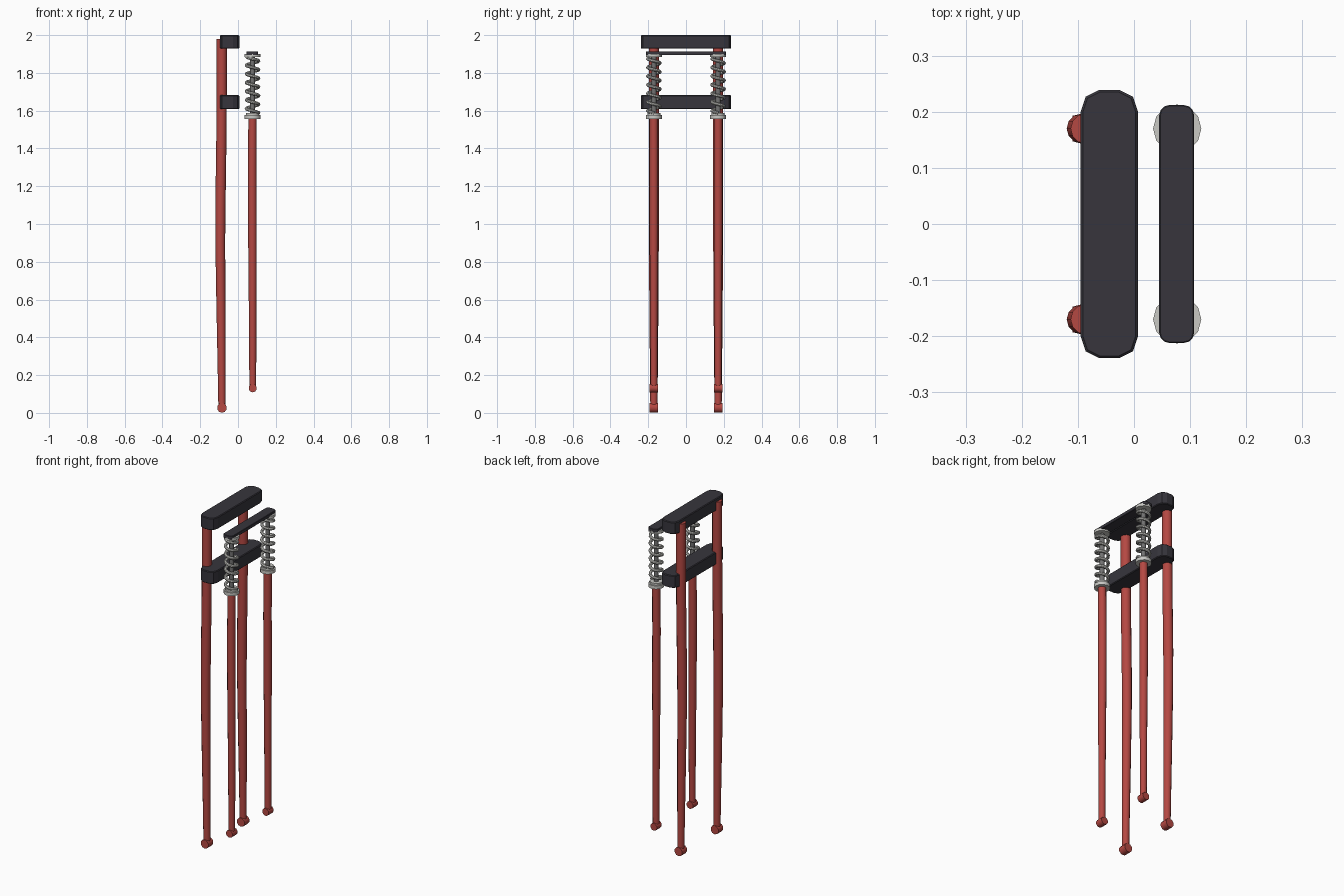
import bpy, bmesh, math
from mathutils import Matrix

if "Cube" in bpy.data.objects:
    bpy.data.objects.remove(bpy.data.objects["Cube"])


def material(name, rgb):
    m = bpy.data.materials.new(name)
    m.diffuse_color = (*rgb, 1)
    m.use_nodes = True
    m.node_tree.nodes["Principled BSDF"].inputs["Base Color"].default_value = m.diffuse_color
    return m


RED = material("red paint", (0.46, 0.065, 0.055))
DARK = material("dark metal", (0.038, 0.036, 0.046))
STEEL = material("light steel", (0.58, 0.58, 0.55))
GREY = material("grey rod", (0.17, 0.17, 0.17))


def finish(ob, mat, smooth=None):
    ob.data.materials.clear()
    ob.data.materials.append(mat)
    bpy.ops.object.select_all(action='DESELECT')
    ob.select_set(True)
    bpy.context.view_layer.objects.active = ob
    if smooth:
        bpy.ops.object.shade_smooth_by_angle(angle=math.radians(smooth))
    return ob


def tube(name, pts, mat, res):
    """Swept round tube; each point is (x, y, z, radius)."""
    cu = bpy.data.curves.new(name, 'CURVE')
    cu.dimensions = '3D'
    cu.bevel_depth = 1.0
    cu.bevel_resolution = res
    cu.use_fill_caps = True
    sp = cu.splines.new('POLY')
    sp.points.add(len(pts) - 1)
    for p, (x, y, z, r) in zip(sp.points, pts):
        p.co = (x, y, z, 1)
        p.radius = r
    ob = bpy.data.objects.new(name, cu)
    bpy.context.collection.objects.link(ob)
    bpy.ops.object.select_all(action='DESELECT')
    ob.select_set(True)
    bpy.context.view_layer.objects.active = ob
    bpy.ops.object.convert(target='MESH')
    return finish(bpy.context.view_layer.objects.active, mat, 40)


def disc(name, loc, r, depth, mat, sides=12, along_y=False):
    bpy.ops.mesh.primitive_cylinder_add(
        vertices=sides, radius=r, depth=depth, location=loc,
        rotation=(math.pi / 2 if along_y else 0, 0, 0))
    ob = bpy.context.object
    ob.name = name
    return finish(ob, mat, 40)


def plate(name, quarter, cx, z0, z1, mat, bevel):
    """Extruded outline, mirrored from one quarter of (x, y) points."""
    right = quarter + [(x, -y) for x, y in reversed(quarter)]
    outline = right + [(-x, -y) for x, y in right]
    bm = bmesh.new()
    f = bm.faces.new([bm.verts.new((cx + x, y, z0)) for x, y in outline])
    ext = bmesh.ops.extrude_face_region(bm, geom=[f])
    bmesh.ops.translate(bm, vec=(0, 0, z1 - z0),
                        verts=[v for v in ext['geom'] if isinstance(v, bmesh.types.BMVert)])
    rim = [e for e in bm.edges if abs(e.verts[0].co.z - e.verts[1].co.z) < 1e-5]
    bmesh.ops.bevel(bm, geom=rim, offset=bevel, segments=1, affect='EDGES')
    bmesh.ops.recalc_face_normals(bm, faces=bm.faces)
    me = bpy.data.meshes.new(name)
    bm.to_mesh(me)
    bm.free()
    ob = bpy.data.objects.new(name, me)
    bpy.context.collection.objects.link(ob)
    return finish(ob, mat)


# Upper and lower clamps joining the rear legs
clamp = [(0.018, 0.239), (0.042, 0.227), (0.051, 0.2)]
plate("upper_clamp", clamp, -0.044, 1.928, 2.0, DARK, 0.004)
plate("lower_clamp", clamp, -0.044, 1.608, 1.682, DARK, 0.004)

# Thin front brace across the spring tops
brace = [(0.031 - 0.018 + 0.018 * math.cos(a), 0.194 + 0.018 * math.sin(a))
         for a in (math.radians(d) for d in (90, 60, 30, 0))]
plate("front_brace", brace, 0.076, 1.894, 1.914, DARK, 0.002)

FX = 0.077
for side, y in (("left", -0.17), ("right", 0.17)):
    # Long rear leg, slightly bowed and tapered
    tube("rear_leg_" + side, [
        (-0.085, y, 0.03, 0.019), (-0.087, y, 0.25, 0.021), (-0.09, y, 0.55, 0.024),
        (-0.094, y, 0.9, 0.026), (-0.093, y, 1.1, 0.027), (-0.088, y, 1.45, 0.027),
        (-0.086, y, 1.7, 0.027), (-0.086, y, 1.98, 0.027)], RED, 4)
    disc("rear_leg_eye_" + side, (-0.085, y, 0.027), 0.026, 0.046, RED, 10, True)

    # Shorter front leg
    tube("front_leg_" + side, [
        (0.078, y, 0.13, 0.018), (0.078, y, 0.35, 0.019), (0.077, y, 0.7, 0.021),
        (0.076, y, 1.0, 0.023), (0.075, y, 1.3, 0.023), (FX, y, 1.565, 0.022)], RED, 4)
    disc("front_leg_eye_" + side, (0.078, y, 0.131), 0.022, 0.046, RED, 10, True)

    # Spring with cups and inner rod
    disc("spring_rod_" + side, (FX, y, 1.73), 0.013, 0.33, GREY)
    disc("lower_cup_" + side, (FX, y, 1.566), 0.043, 0.02, STEEL)
    disc("lower_cup_rim_" + side, (FX, y, 1.581), 0.035, 0.012, STEEL)
    disc("upper_cup_" + side, (FX, y, 1.893), 0.043, 0.016, STEEL)
    turns, n = 6.5, 104
    tube("spring_" + side, [
        (FX + 0.033 * math.cos(-2 * math.pi * turns * i / n),
         y + 0.033 * math.sin(-2 * math.pi * turns * i / n),
         1.588 + 0.298 * i / n, 0.0085) for i in range(n + 1)], STEEL, 2)
